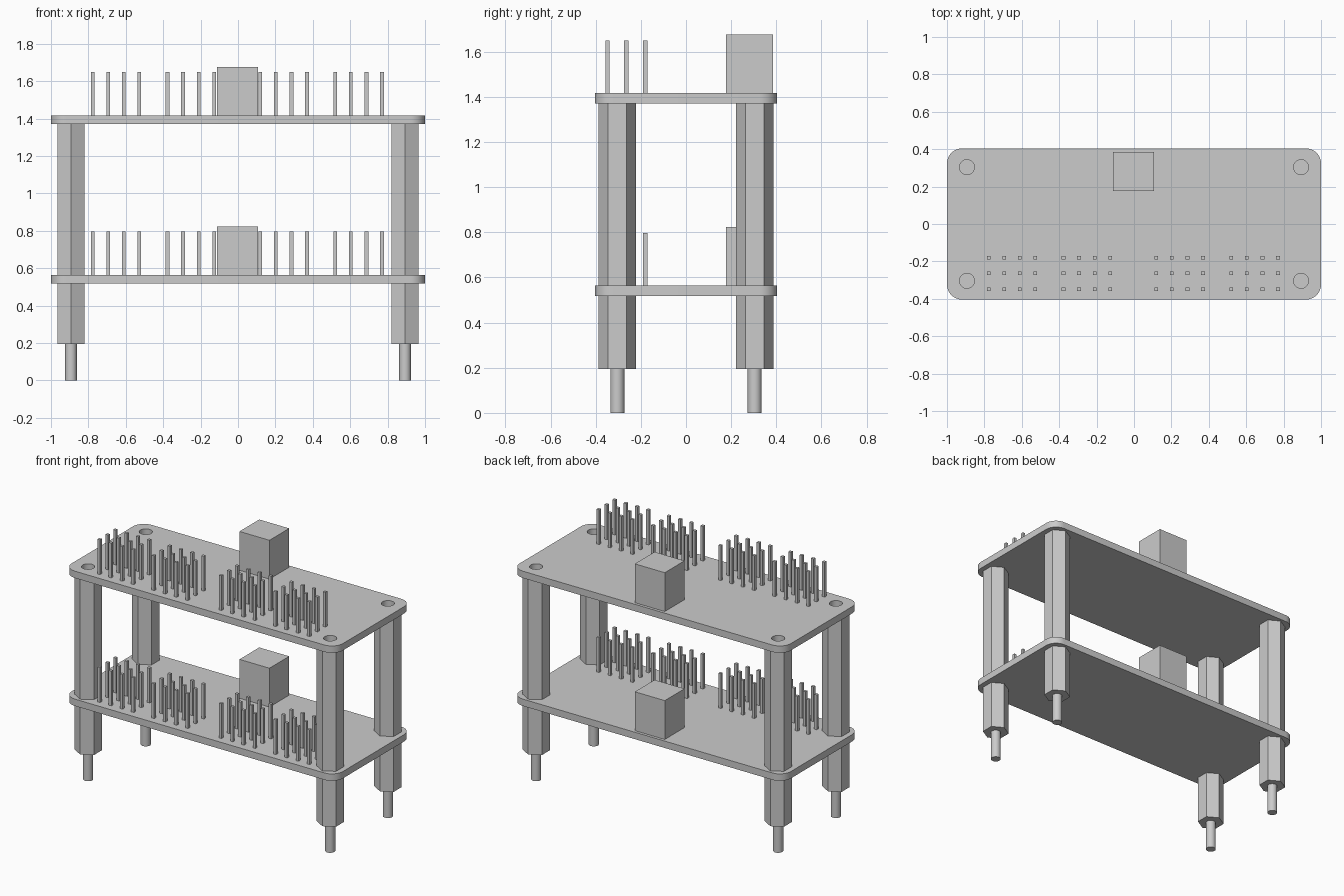
import bpy, bmesh, math

if "Cube" in bpy.data.objects:
    bpy.data.objects.remove(bpy.data.objects["Cube"])

HX, HY = 0.893, 0.304          # mounting hole centre
T = 0.046                      # board thickness
LEVELS = [(0.195, 0.518), (0.563, 1.371)]   # standoff bottom / board underside


def finish(name, bm, smooth=False):
    bmesh.ops.recalc_face_normals(bm, faces=bm.faces)
    me = bpy.data.meshes.new(name)
    bm.to_mesh(me)
    bm.free()
    ob = bpy.data.objects.new(name, me)
    bpy.context.collection.objects.link(ob)
    if smooth:
        bpy.ops.object.select_all(action='DESELECT')
        ob.select_set(True)
        bpy.context.view_layer.objects.active = ob
        bpy.ops.object.shade_smooth_by_angle(angle=math.radians(30))
    return ob


def arc(cx, cy, r, a0, a1, n):
    return [(cx + r * math.cos(math.radians(a0 + (a1 - a0) * i / n)),
             cy + r * math.sin(math.radians(a0 + (a1 - a0) * i / n))) for i in range(n + 1)]


def solid(bm, loops, z0, z1):
    """Extrude an outline (first loop) with optional holes from z0 to z1."""
    edges = []
    for pts in loops:
        vs = [bm.verts.new((x, y, z0)) for x, y in pts]
        edges += [bm.edges.new((vs[i - 1], vs[i])) for i in range(len(vs))]
    if len(loops) == 1:
        faces = [bm.faces.new(vs)]
    else:
        res = bmesh.ops.triangle_fill(bm, edges=edges, use_beauty=True)
        faces = [g for g in res['geom'] if isinstance(g, bmesh.types.BMFace)]
    ext = bmesh.ops.extrude_face_region(bm, geom=faces, use_keep_orig=True)
    for g in ext['geom']:
        if isinstance(g, bmesh.types.BMVert):
            g.co.z = z1


def rect(x0, x1, y0, y1):
    return [(x0, y0), (x1, y0), (x1, y1), (x0, y1)]


corners = [(1, 1), (-1, 1), (-1, -1), (1, -1)]

for label, (z0, zb) in zip(("lower", "upper"), LEVELS):
    zt = zb + T

    # Rounded board with four mounting holes
    r = 0.08
    outline = []
    for k, (sx, sy) in enumerate(corners):
        outline += arc(sx * (1 - r), sy * (0.404 - r), r, 90 * k, 90 * k + 90, 8)
    holes = [arc(sx * HX, sy * HY, 0.04, 0, 360, 24)[:-1] for sx, sy in corners]
    bm = bmesh.new()
    solid(bm, [outline] + holes, zb, zt)
    finish(label + "_board", bm, True)

    # Hexagonal standoffs and their threaded studs
    hexes, studs = bmesh.new(), bmesh.new()
    for sx, sy in corners:
        solid(hexes, [arc(sx * HX, sy * HY, 0.083, 30, 390, 6)[:-1]], z0, zb)
        solid(studs, [arc(sx * HX, sy * HY, 0.031, 0, 360, 24)[:-1]], z0 - 0.195, z0)
    finish(label + "_standoffs", hexes)
    finish(label + "_studs", studs, True)

    # Header pins: four groups of 4 x 3
    bm = bmesh.new()
    h = 0.0095
    for start in (-0.777, -0.377, 0.120, 0.521):
        for i in range(4):
            for j in range(3):
                x, y = start + 0.083 * i, -0.348 + 0.0835 * j
                solid(bm, [rect(x - h, x + h, y - h, y + h)], zt, zt + 0.232)
    finish(label + "_header_pins", bm)

    # Terminal block
    bm = bmesh.new()
    solid(bm, [rect(-0.113, 0.108, 0.177, 0.385)], zt, zt + 0.259)
    finish(label + "_terminal_block", bm)
